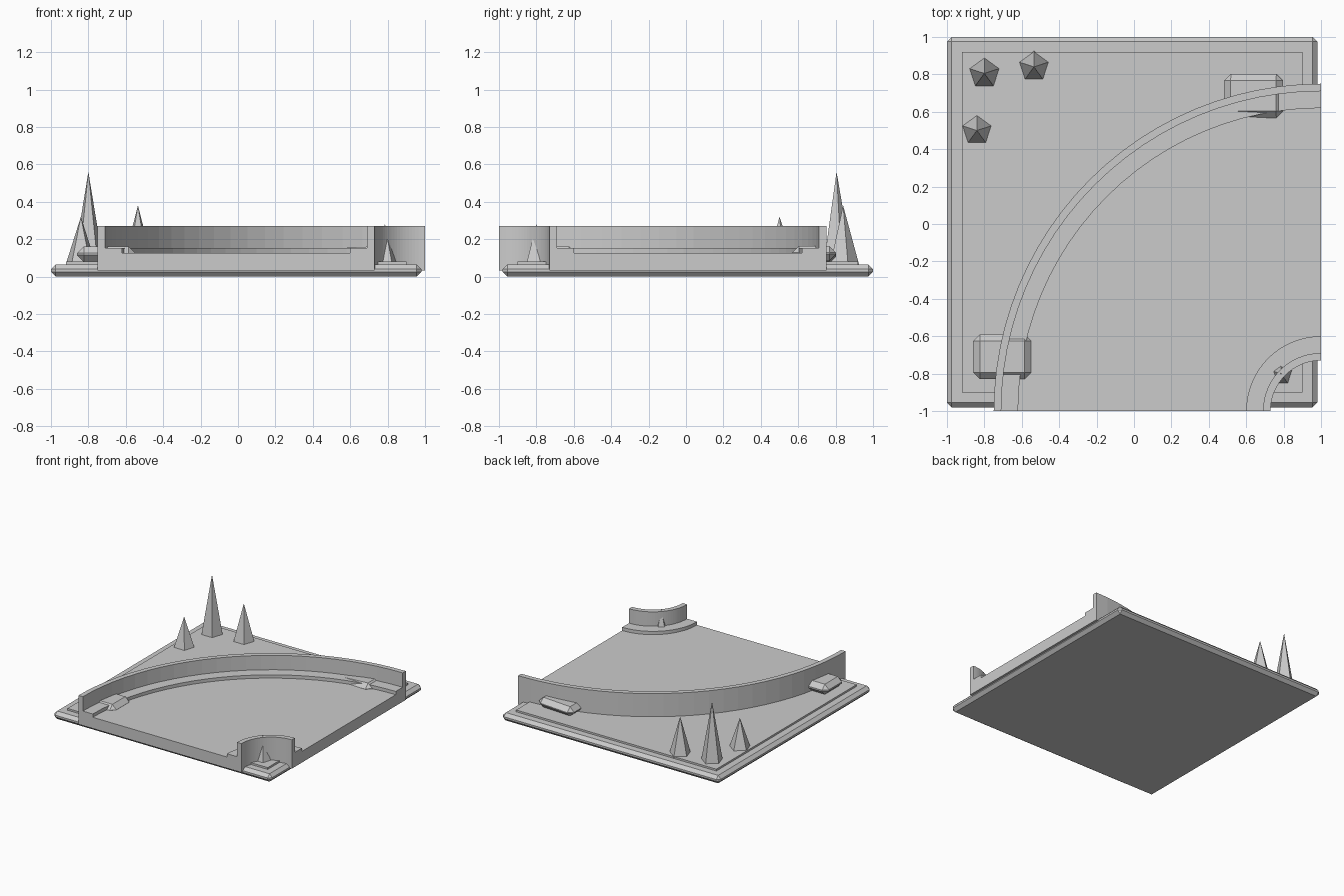
import bpy, bmesh, math
from mathutils import Matrix

cube = bpy.data.objects.get("Cube")
if cube:
    bpy.data.objects.remove(cube, do_unlink=True)

grey = bpy.data.materials.new("stone grey")
grey.use_nodes = True
COLOUR = (0.6, 0.6, 0.6, 1)
grey.diffuse_color = COLOUR
grey.node_tree.nodes["Principled BSDF"].inputs["Base Color"].default_value = COLOUR


def finish(bm, name):
    bmesh.ops.recalc_face_normals(bm, faces=bm.faces)
    mesh = bpy.data.meshes.new(name)
    bm.to_mesh(mesh)
    bm.free()
    mesh.materials.append(grey)
    obj = bpy.data.objects.new(name, mesh)
    bpy.context.collection.objects.link(obj)
    return obj


def block(name, centre, size, bevel=0, tilt=0):
    bm = bmesh.new()
    bmesh.ops.create_cube(bm, size=1)
    bmesh.ops.scale(bm, vec=size, verts=bm.verts)
    if bevel:
        bmesh.ops.bevel(bm, geom=bm.edges[:], offset=bevel, segments=1,
                        profile=0.5, affect='EDGES')
    bmesh.ops.rotate(bm, matrix=Matrix.Rotation(tilt, 3, 'Y'), verts=bm.verts)
    bmesh.ops.translate(bm, vec=centre, verts=bm.verts)
    return finish(bm, name)


def spike(name, x, y, radius, top, base=0.065):
    # five-sided pointed tree with one corner towards the back
    bm = bmesh.new()
    ring = []
    for i in range(5):
        a = math.pi / 2 + i * math.tau / 5
        ring.append(bm.verts.new((x + radius * math.cos(a), y + radius * math.sin(a), base)))
    tip = bm.verts.new((x, y, top))
    bm.faces.new(ring)
    for i in range(5):
        bm.faces.new((ring[i], ring[(i + 1) % 5], tip))
    return finish(bm, name)


def sweep(name, profile, steps):
    # quarter turn of a (radius, height) section about the front corner
    bm = bmesh.new()
    rings = []
    for i in range(steps + 1):
        a = math.pi / 2 * (1 + i / steps)
        rings.append([bm.verts.new((1 + r * math.cos(a), -1 + r * math.sin(a), z))
                      for r, z in profile])
    n = len(profile)
    for a, b in zip(rings, rings[1:]):
        for j in range(n):
            k = (j + 1) % n
            bm.faces.new((a[j], a[k], b[k], b[j]))
    bm.faces.new(rings[0])
    bm.faces.new(rings[-1])
    return finish(bm, name)


# Ground tile and raised panel
block("base_plate", (-0.01, 0.01, 0.0325), (1.98, 1.98, 0.065), 0.025)
block("ground_panel", (-0.01, 0.01, 0.06), (1.82, 1.82, 0.04))

# Curved road with kerbs and walls on both sides
LOW, ROAD, KERB, WALL = 0.033, 0.125, 0.152, 0.27
sweep("curved_road", [
    (0.27, LOW), (0.27, WALL), (0.31, WALL), (0.31, KERB), (0.40, KERB), (0.40, ROAD),
    (1.62, ROAD), (1.62, KERB), (1.71, KERB), (1.71, WALL), (1.75, WALL), (1.75, LOW)], 24)

# Rocks half buried in the outer wall
block("rock_front", (-0.705, -0.71, 0.12), (0.31, 0.24, 0.084), 0.036)
block("rock_back", (0.64, 0.685, 0.117), (0.315, 0.235, 0.08), 0.036, math.radians(-3))

# Pointed trees
spike("tree_tall", -0.80, 0.805, 0.085, 0.56)
spike("tree_back", -0.535, 0.84, 0.085, 0.38)
spike("tree_side", -0.84, 0.50, 0.085, 0.32)
spike("tree_corner", 0.785, -0.80, 0.067, 0.28)
